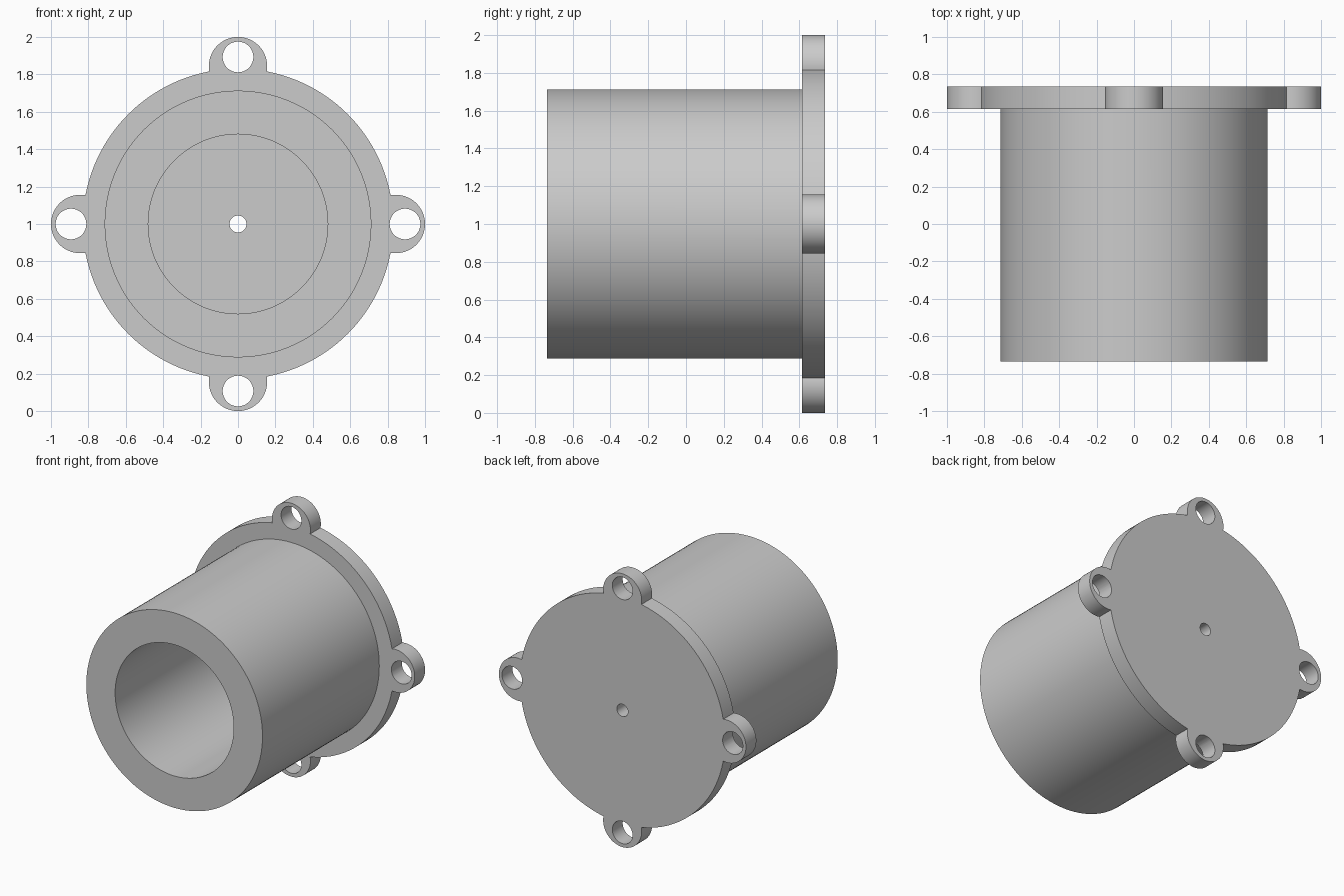
import bpy, bmesh, math
from mathutils import Matrix, Vector

cube = bpy.data.objects.get("Cube")
if cube:
    bpy.data.objects.remove(cube, do_unlink=True)

AXIS_Z = 1.0                       # height of the barrel axis
FRONT, SEAT, BACK = -0.735, 0.615, 0.735
BARREL_R, BORE_R, FLANGE_R, PILOT_R = 0.713, 0.48, 0.83, 0.045
LUG_R, LUG_AT, HOLE_R, HOLE_AT = 0.156, 0.844, 0.082, 0.893

grey = bpy.data.materials.new("plain_grey")
grey.use_nodes = True
colour = (0.6, 0.6, 0.6, 1.0)
grey.diffuse_color = colour
grey.node_tree.nodes["Principled BSDF"].inputs["Base Color"].default_value = colour


def make_object(name, bm):
    bmesh.ops.recalc_face_normals(bm, faces=bm.faces)
    mesh = bpy.data.meshes.new(name)
    bm.to_mesh(mesh)
    bm.free()
    mesh.materials.append(grey)
    obj = bpy.data.objects.new(name, mesh)
    bpy.context.collection.objects.link(obj)
    return obj


def lathe(name, profile, steps=128):
    """Spin a closed (radius, y) profile about the barrel axis."""
    bm = bmesh.new()
    verts = [bm.verts.new((r, y, AXIS_Z)) for r, y in profile]
    edges = [bm.edges.new((v, verts[i - 1])) for i, v in enumerate(verts)]
    bmesh.ops.spin(bm, geom=verts + edges, cent=(0, 0, AXIS_Z), axis=(0, 1, 0),
                   angle=math.tau, steps=steps, use_merge=True)
    bmesh.ops.remove_doubles(bm, verts=bm.verts, dist=1e-5)
    return make_object(name, bm)


def ring_of_pegs(name, radius, distance, y0, y1, segments):
    """Four cylinders along y, spaced evenly around the barrel axis."""
    bm = bmesh.new()
    lie_down = Matrix.Rotation(math.pi / 2, 4, 'X')
    for i in range(4):
        a = i * math.pi / 2
        centre = Vector((distance * math.cos(a), (y0 + y1) / 2,
                         AXIS_Z + distance * math.sin(a)))
        bmesh.ops.create_cone(bm, cap_ends=True, segments=segments, radius1=radius,
                              radius2=radius, depth=y1 - y0,
                              matrix=Matrix.Translation(centre) @ lie_down)
    return make_object(name, bm)


def combine(target, tool, operation):
    mod = target.modifiers.new(operation.lower(), 'BOOLEAN')
    mod.operation, mod.object, mod.solver = operation, tool, 'EXACT'
    bpy.context.view_layer.objects.active = target
    bpy.ops.object.modifier_apply(modifier=mod.name)
    bpy.data.objects.remove(tool, do_unlink=True)


# Hollow barrel with its back flange, blind bore and small pilot hole
housing = lathe("flanged_barrel", [
    (PILOT_R, BACK), (FLANGE_R, BACK), (FLANGE_R, SEAT), (BARREL_R, SEAT),
    (BARREL_R, FRONT), (BORE_R, FRONT), (BORE_R, SEAT), (PILOT_R, SEAT)])

# Mounting lugs and their bolt holes
combine(housing, ring_of_pegs("lugs", LUG_R, LUG_AT, SEAT, BACK, 64), 'UNION')
combine(housing, ring_of_pegs("bolt_holes", HOLE_R, HOLE_AT, SEAT - 0.1, BACK + 0.1, 48),
        'DIFFERENCE')

# Smooth round walls, crisp rims
bpy.ops.object.select_all(action='DESELECT')
housing.select_set(True)
bpy.context.view_layer.objects.active = housing
bpy.ops.object.shade_smooth_by_angle(angle=math.radians(30))
